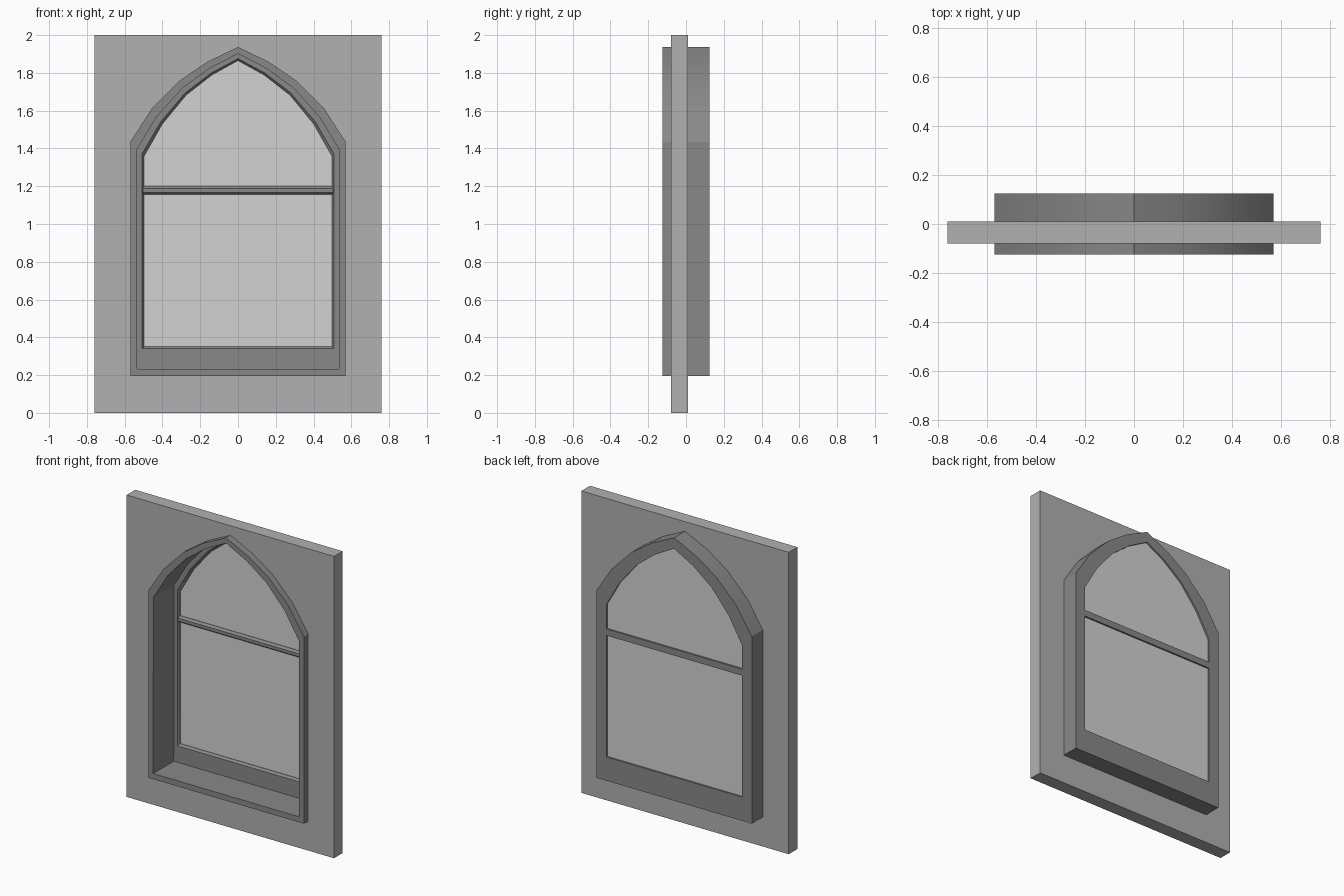
import bpy, bmesh

cube = bpy.data.objects.get("Cube")
if cube:
    bpy.data.objects.remove(cube, do_unlink=True)


def material(name, value):
    m = bpy.data.materials.new(name)
    m.use_nodes = True
    colour = (value, value, value, 1)
    m.diffuse_color = colour
    m.node_tree.nodes["Principled BSDF"].inputs["Base Color"].default_value = colour
    return m


wall_grey = material("wall grey", 0.44)
frame_grey = material("frame dark grey", 0.25)
glass_grey = material("glass light grey", 0.65)


def arch(half):
    """Mirror the right half (bottom corner up to the apex) into a closed outline."""
    return half + [(-x, z) for x, z in reversed(half[:-1])]


def blend(a, b, t):
    return [(p[0] + (q[0] - p[0]) * t, p[1] + (q[1] - p[1]) * t) for p, q in zip(a, b)]


def finish(name, bm, mat):
    bmesh.ops.recalc_face_normals(bm, faces=bm.faces)
    mesh = bpy.data.meshes.new(name)
    bm.to_mesh(mesh)
    bm.free()
    obj = bpy.data.objects.new(name, mesh)
    bpy.context.collection.objects.link(obj)
    mesh.materials.append(mat)
    return obj


def ring_loft(name, rings, mat):
    """Skin a closed chain of outlines, each given with its depth y."""
    bm = bmesh.new()
    loops = [[bm.verts.new((x, y, z)) for x, z in pts] for pts, y in rings]
    for a, b in zip(loops, loops[1:] + loops[:1]):
        for i in range(len(a)):
            j = (i + 1) % len(a)
            bm.faces.new((a[i], a[j], b[j], b[i]))
    return finish(name, bm, mat)


def prism(name, points, offset, mat):
    """Extrude one polygon along an offset."""
    bm = bmesh.new()
    face = bm.faces.new([bm.verts.new(p) for p in points])
    new = bmesh.ops.extrude_face_region(bm, geom=[face])["geom"]
    bmesh.ops.translate(bm, vec=offset, verts=[v for v in new if isinstance(v, bmesh.types.BMVert)])
    return finish(name, bm, mat)


# Pointed arch outlines
outer = arch([(0.57, 0.195), (0.57, 1.435), (0.457, 1.61), (0.312, 1.757), (0.164, 1.858), (0, 1.937)])
inner = arch([(0.497, 0.352), (0.497, 1.36), (0.40, 1.53), (0.275, 1.682), (0.138, 1.789), (0, 1.865)])
rim = blend(outer, inner, 0.5)
rim[0], rim[-1] = (0.534, 0.232), (-0.534, 0.232)
lip = blend(inner, outer, 0.15)
lip[0], lip[-1] = (0.508, 0.341), (-0.508, 0.341)

# Wall slab with the arched opening
curve = bpy.data.curves.new("wall", "CURVE")
curve.dimensions = "2D"
curve.fill_mode = "BOTH"
curve.extrude = 0.045
for pts in ([(-0.76, 0), (0.76, 0), (0.76, 2), (-0.76, 2)], outer):
    spline = curve.splines.new("POLY")
    spline.points.add(len(pts) - 1)
    for p, (x, z) in zip(spline.points, pts):
        p.co = (x, z, 0, 1)
    spline.use_cyclic_u = True
wall = bpy.data.objects.new("wall", curve)
bpy.context.collection.objects.link(wall)
wall.rotation_euler.x = 1.570796
wall.location.y = -0.035
curve.materials.append(wall_grey)
bpy.ops.object.select_all(action="DESELECT")
wall.select_set(True)
bpy.context.view_layer.objects.active = wall
bpy.ops.object.convert(target="MESH")
bpy.ops.object.shade_flat()

# Window frame: front rim, deep reveal, sash face, chamfered lip, back
frame = ring_loft("window_frame", [
    (outer, -0.125), (rim, -0.125), (rim, 0.09), (lip, 0.09),
    (inner, 0.105), (inner, 0.125), (outer, 0.125)], frame_grey)
bpy.ops.object.select_all(action="DESELECT")
frame.select_set(True)
bpy.context.view_layer.objects.active = frame
bpy.ops.object.shade_smooth_by_angle(angle=0.52)

# Crossbar with chamfered front edges
profile = [(0.09, 1.168), (0.09, 1.189), (0.105, 1.2), (0.125, 1.2), (0.125, 1.157), (0.105, 1.157)]
prism("crossbar", [(-0.503, y, z) for y, z in profile], (1.006, 0, 0), frame_grey)

# Glass pane set into the back of the sash
prism("glass_pane", [(x, 0.108, z) for x, z in blend(inner, lip, 0.4)], (0, 0.006, 0), glass_grey)
